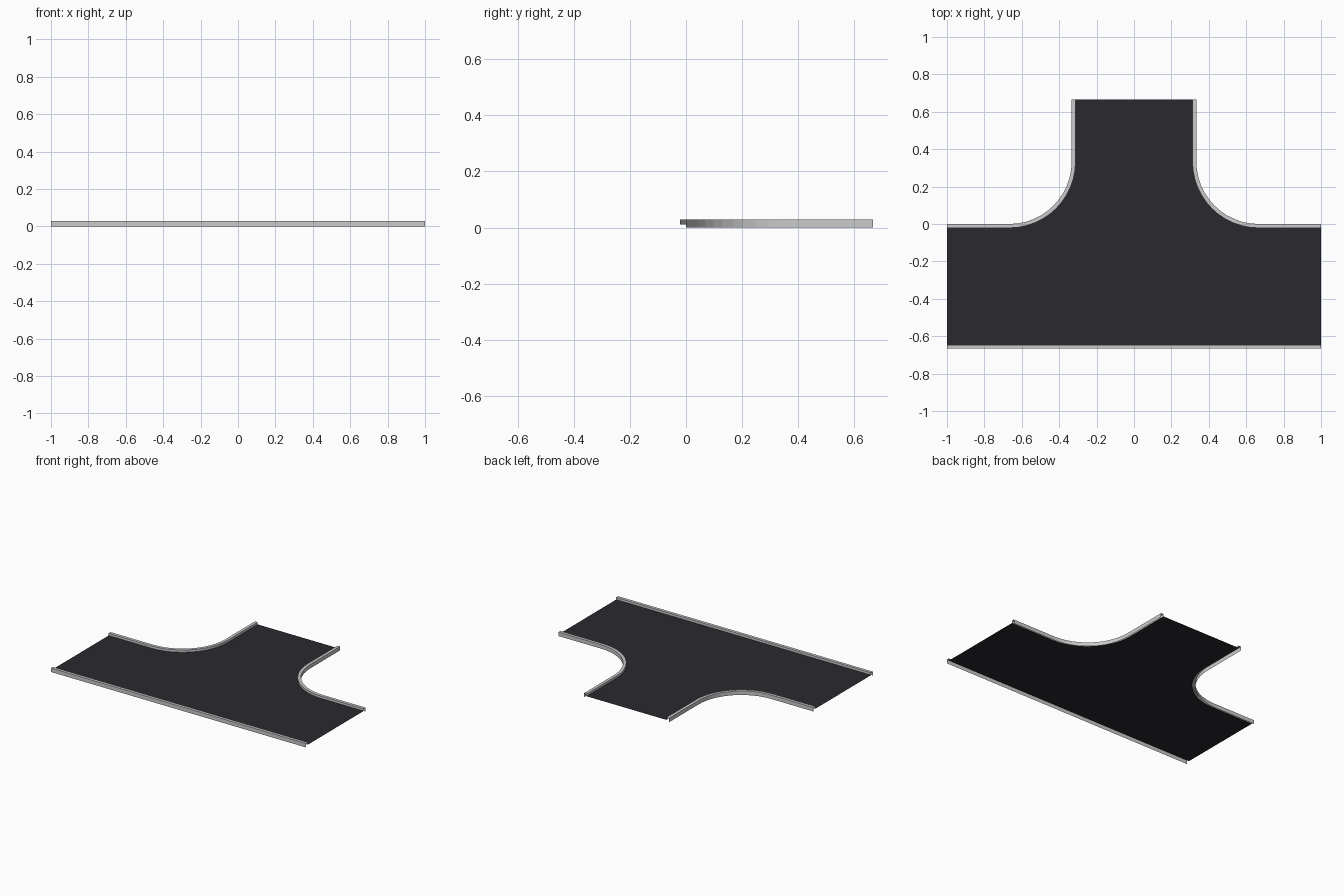
import bpy, bmesh
from math import sin, cos, pi

if "Cube" in bpy.data.objects:
    bpy.data.objects.remove(bpy.data.objects["Cube"])

R = 1 / 3          # corner radius of the outer kerb edge
W = 0.021          # kerb width
ROAD_Z, TOP_Z = 0.0115, 0.028
SEGS = 12


def corner_path(inset):
    """Right-hand kerb line from the side road's end to the main road's end."""
    r = R + inset
    arc = [(2 * R - r * cos(a), R - r * sin(a))
           for a in (pi / 2 * i / SEGS for i in range(SEGS + 1))]
    return [(R - inset, 2 * R)] + arc + [(1, -inset)]


def mirrored(path):
    return [(-x, y) for x, y in reversed(path)]


def add_object(name, bm):
    mesh = bpy.data.meshes.new(name)
    bm.to_mesh(mesh)
    bm.free()
    obj = bpy.data.objects.new(name, mesh)
    bpy.context.collection.objects.link(obj)
    return obj


def add_kerb(name, outer, inner):
    """Open strip: outer wall, top and inner lip, outside on the path's left."""
    bm = bmesh.new()
    rows = [[bm.verts.new((x, y, z)) for x, y in path]
            for path, z in ((outer, 0), (outer, TOP_Z), (inner, TOP_Z), (inner, ROAD_Z))]
    for a, b in zip(rows, rows[1:]):
        for i in range(len(a) - 1):
            bm.faces.new((a[i + 1], a[i], b[i], b[i + 1]))
    return add_object(name, bm)


# Kerbs: two rounded corners and the straight far side
outer, inner = corner_path(0), corner_path(W)
add_kerb("right_corner_kerb", outer, inner)
add_kerb("left_corner_kerb", mirrored(outer), mirrored(inner))
add_kerb("front_kerb", [(1, -2 * R), (-1, -2 * R)], [(1, W - 2 * R), (-1, W - 2 * R)])

# Road surface: one flat sheet between the kerbs
bm = bmesh.new()
outline = [(-1, W - 2 * R), (1, W - 2 * R)] + inner[::-1] + mirrored(inner)[::-1]
face = bm.faces.new([bm.verts.new((x, y, ROAD_Z)) for x, y in outline])
bm.normal_update()
if face.normal.z < 0:
    face.normal_flip()
bmesh.ops.triangulate(bm, faces=[face])
road = add_object("road_surface", bm)
asphalt = bpy.data.materials.new("asphalt")
asphalt.diffuse_color = (0.022, 0.022, 0.028, 1)
asphalt.use_nodes = True
asphalt.node_tree.nodes["Principled BSDF"].inputs["Base Color"].default_value = asphalt.diffuse_color
road.data.materials.append(asphalt)
